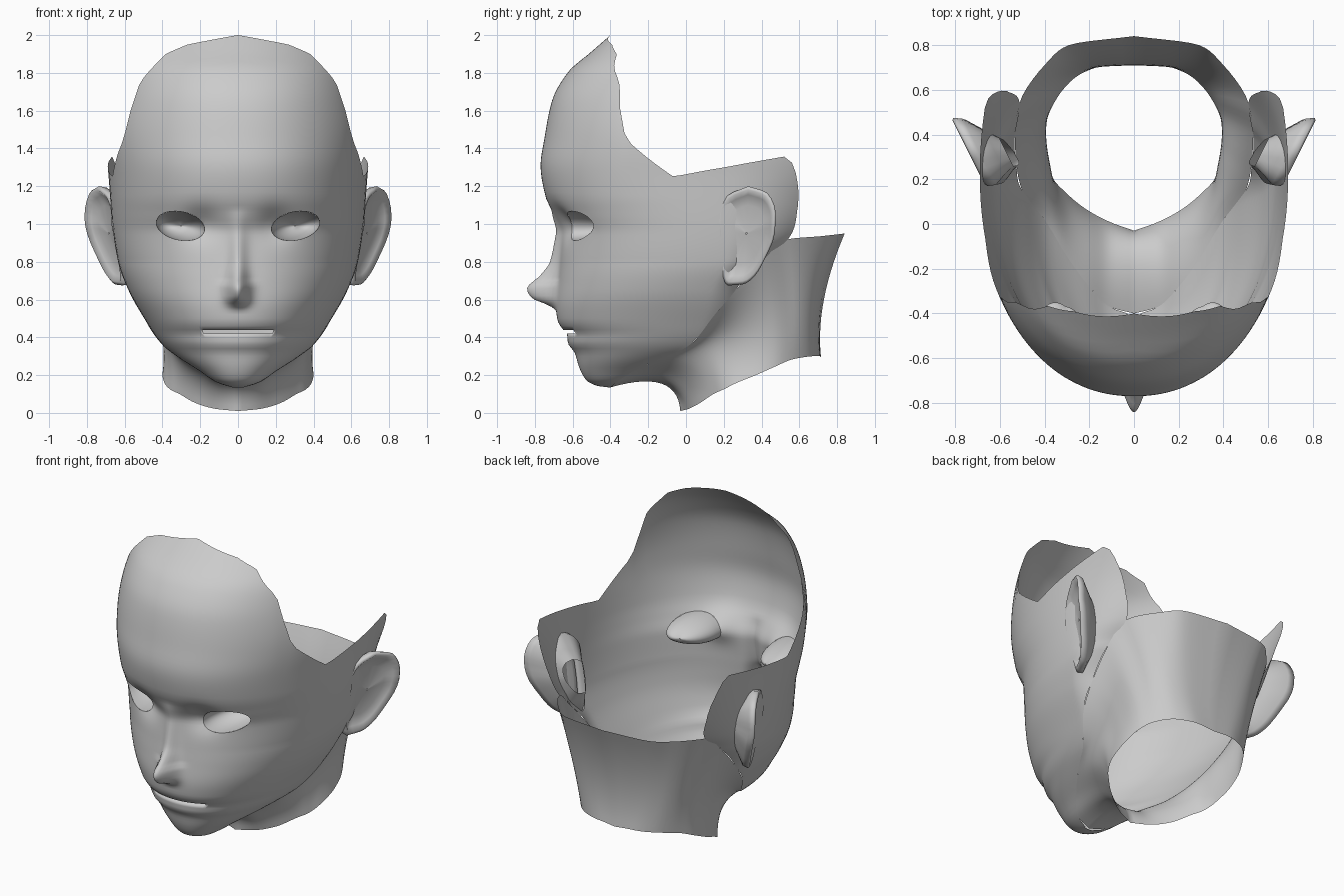
import bpy, bmesh
from math import sin, cos, radians, hypot, exp, pi, sqrt

if "Cube" in bpy.data.objects:
    bpy.data.objects.remove(bpy.data.objects["Cube"])


def interp(pts, x, smooth=True):
    """Monotone cubic (or linear) interpolation through (x, value) points."""
    if x <= pts[0][0]:
        return pts[0][1]
    if x >= pts[-1][0]:
        return pts[-1][1]
    k = next(i for i in range(len(pts) - 1) if x <= pts[i + 1][0])

    def slope(i):
        return (pts[i + 1][1] - pts[i][1]) / (pts[i + 1][0] - pts[i][0])

    def tangent(i):
        if i == 0 or i == len(pts) - 1:
            return slope(min(i, len(pts) - 2))
        a, b = slope(i - 1), slope(i)
        return 0 if a * b <= 0 else 2 * a * b / (a + b)

    h = pts[k + 1][0] - pts[k][0]
    t = (x - pts[k][0]) / h
    p0, p1 = pts[k][1], pts[k + 1][1]
    if not smooth:
        return p0 + (p1 - p0) * t
    return (p0 * (1 + 2 * t) * (1 - t) ** 2 + h * tangent(k) * t * (1 - t) ** 2
            + p1 * t * t * (3 - 2 * t) + h * tangent(k + 1) * t * t * (t - 1))


def along(points, u):
    """Smooth curve through 3D or 2D key points, u counts key points."""
    return [interp(list(enumerate(c)), u) for c in zip(*points)]


def grid(rows, flip=False, closed=False):
    bm = bmesh.new()
    vs = [[bm.verts.new(p) for p in r] for r in rows]
    n = len(rows[0])
    for a, b in zip(vs, vs[1:]):
        for j in range(n if closed else n - 1):
            k = (j + 1) % n
            q = (a[j], a[k], b[k], b[j])
            bm.faces.new(q[::-1] if flip else q)
    return bm


def finish(bm, name):
    bmesh.ops.remove_doubles(bm, verts=bm.verts[:], dist=1e-4)
    me = bpy.data.meshes.new(name)
    bm.to_mesh(me)
    bm.free()
    for p in me.polygons:
        p.use_smooth = True
    ob = bpy.data.objects.new(name, me)
    bpy.context.collection.objects.link(ob)
    ob.modifiers.new("mirror", 'MIRROR').merge_threshold = 0.0005
    return ob


# Head measurements by height: width, section centre, front profile, rear depth
WIDTH = [(.135, .03), (.16, .11), (.22, .2), (.29, .31), (.36, .4), (.49, .49), (.65, .58),
         (.8, .635), (1, .665), (1.25, .685), (1.45, .70), (1.75, .648), (1.9, .59), (2, .52)]
CENTRE = [(.135, -.40), (.16, -.37), (.22, -.28), (.29, -.13), (.36, .02), (.52, .1),
          (.65, .13), (.8, .2)]
FRONT = [(.135, -.41), (.142, -.465), (.17, -.525), (.24, -.565), (.32, -.59), (.37, -.625),
         (.42, -.63), (.44, -.65), (.49, -.68), (.58, -.69), (.7, -.68), (.8, -.67),
         (.95, -.66), (1.05, -.70), (1.15, -.745), (1.31, -.77), (1.45, -.75), (1.65, -.71),
         (1.81, -.62), (1.9, -.515), (2, -.40)]
REAR = [(.36, .3), (.65, .3), (.8, .36), (.92, .53), (1.16, .77), (1.36, 1.1)]
NOSE = [(.55, 0), (.575, .05), (.61, .13), (.66, .157), (.727, .095), (.8, .05), (.92, .033),
        (1, .02), (1.08, 0)]
# Angle where the side edge lies, and height of the open top edge by angle
EDGE = [(.36, 90), (.52, 100), (.65, 116), (.8, 124), (.92, 130), (1.1, 124)]
TOP = [(0, 2), (27, 1.95), (39, 1.9), (52, 1.75), (58.5, 1.45), (75.5, 1.25), (108, 1.36),
       (121, 1.16), (124, 1.1)]
E = .93


def relief(x, z):
    nose = interp(NOSE, z) * exp(-(x / (.055 if z < .7 else .045)) ** 2)
    socket = .045 * exp(-((x - .2) / .09) ** 2 - ((z - 1) / .08) ** 2)
    return socket - nose


def section(deg, z):
    s, c = sin(radians(deg)), cos(radians(deg))
    x, cy = interp(WIDTH, z) * max(s, 0) ** E, interp(CENTRE, z)
    if c < 0:
        return (x, cy - interp(REAR, z) * c, z)
    return (x, cy - (cy - interp(FRONT, z)) * c ** E + relief(x, z), z)


def surface_y(x, z):
    s = min(1, x / interp(WIDTH, z)) ** (1 / E)
    cy = interp(CENTRE, z)
    return cy - (cy - interp(FRONT, z)) * sqrt(1 - s * s) ** E + relief(x, z)


# Eye opening as a tilted ellipse
EX, EZ, RX, RZ, TILT = .305, .99, .13, .075, .2


def eye_radius(x, z):
    dx, dz = x - EX, z - EZ
    return hypot((dx * cos(TILT) + dz * sin(TILT)) / RX, (dz * cos(TILT) - dx * sin(TILT)) / RZ)


# Face shell
cols = [(j / 50) ** 1.4 for j in range(51)]
heights = [.135, .137, .142, .15, .163] + [.18 + .02 * i for i in range(47)]
rows = [[section(s * interp(EDGE, z), z) for s in cols] for z in heights]
for i in range(1, 27):
    rows.append([section(s * 124, 1.1 + (interp(TOP, s * 124, False) - 1.1) * i / 26)
                 for s in cols])
bm = grid(rows)


def in_opening(f):
    c = f.calc_center_median()
    if c.y > -.3:
        return False
    return eye_radius(c.x, c.z) < 1 or (.42 < c.z < .44 and c.x < .185)


bmesh.ops.delete(bm, geom=[f for f in bm.faces if in_opening(f)], context='FACES')
for v in bm.verts:
    r = eye_radius(v.co.x, v.co.z)
    if v.is_boundary and r < 1.6 and v.co.y < -.3:
        v.co.x, v.co.z = EX + (v.co.x - EX) / r, EZ + (v.co.z - EZ) / r
        v.co.y = surface_y(v.co.x, v.co.z)
# Lips turned inward
lips = [e for e in bm.edges if e.is_boundary and
        all(.415 < v.co.z < .445 and v.co.x < .2 and v.co.y < -.4 for v in e.verts)]
new = bmesh.ops.extrude_edge_only(bm, edges=lips)["geom"]
for v in new:
    if isinstance(v, bmesh.types.BMVert):
        v.co.y += .07
finish(bm, "face")

# Eye sockets: closed cups behind the openings
rows = []
for i in range(11):
    r = cos(i / 10 * pi / 2) if i < 10 else .001
    ring = []
    for k in range(32):
        a = 2 * pi * k / 32
        dx = RX * cos(a) * cos(TILT) - RZ * sin(a) * sin(TILT)
        dz = RX * cos(a) * sin(TILT) + RZ * sin(a) * cos(TILT)
        y = surface_y(EX + dx, EZ + dz) * r + surface_y(EX, EZ) * (1 - r)
        ring.append((EX + dx * r, y + .21 * sqrt(1 - r * r), EZ + dz * r))
    rows.append(ring)
finish(grid(rows, closed=True), "eye_socket")

# Neck: from jaw line and nape, through a waist, to the slanted lower rim
jaw = [(0, -.40, .135)]
jaw += [section(interp(EDGE, z), z) for z in (.16, .22, .29, .36, .52, .65, .8, .92)]
jaw += [(.40, .71, .935), (.29, .80, .945), (0, .84, .95)]
waist = [(0, -.13, .155), (.1, -.12, .165), (.2, -.05, .2), (.3, .05, .25), (.36, .14, .33),
         (.39, .25, .4), (.41, .35, .45), (.42, .46, .5), (.4, .57, .6), (.32, .67, .6),
         (.2, .715, .6), (0, .73, .6)]
rim = [(0, -.03, .01), (.11, .01, .02), (.22, .07, .05), (.31, .145, .1), (.36, .2, .125),
       (.39, .27, .16), (.4, .37, .2), (.39, .46, .24), (.34, .57, .285), (.24, .67, .3),
       (.12, .71, .3), (0, .715, .29)]
rows = []
for i in range(15):
    t = i / 14
    wa, wm, wb = (1 - t) * (1 - 2 * t), 4 * t * (1 - t), t * (2 * t - 1)
    row = []
    for j in range(56):
        u = j / 5
        row.append([wa * a + wm * m + wb * b for a, m, b in
                    zip(along(jaw, u), along(waist, u), along(rim, u))])
    rows.append(row)
finish(grid(rows, flip=True), "neck")

# Ears: side outline lofted from hollow front, over the rim, back into the head
outline = [(.33, 1.2), (.43, 1.165), (.475, 1.06), (.47, .95), (.42, .82), (.36, .72), (.3, .68),
           (.22, .675), (.19, .75), (.175, .9), (.17, 1.05), (.22, 1.15), (.33, 1.2)]
rows = []
for s, dx in [(.02, -.045), (.6, -.045), (.82, -.025), (.93, 0), (1, -.01), (.97, -.05),
              (.62, -.12), (.4, -.17)]:
    ring = []
    for k in range(36):
        y, z = along(outline, k / 3)
        y, z = .32 + s * (y - .32), .95 + s * (z - .95)
        ring.append((.67 + .5 * (y - .18) - .22 * max(0, 1 - z) + dx, y, z))
    rows.append(ring)
finish(grid(rows, closed=True), "ear")
